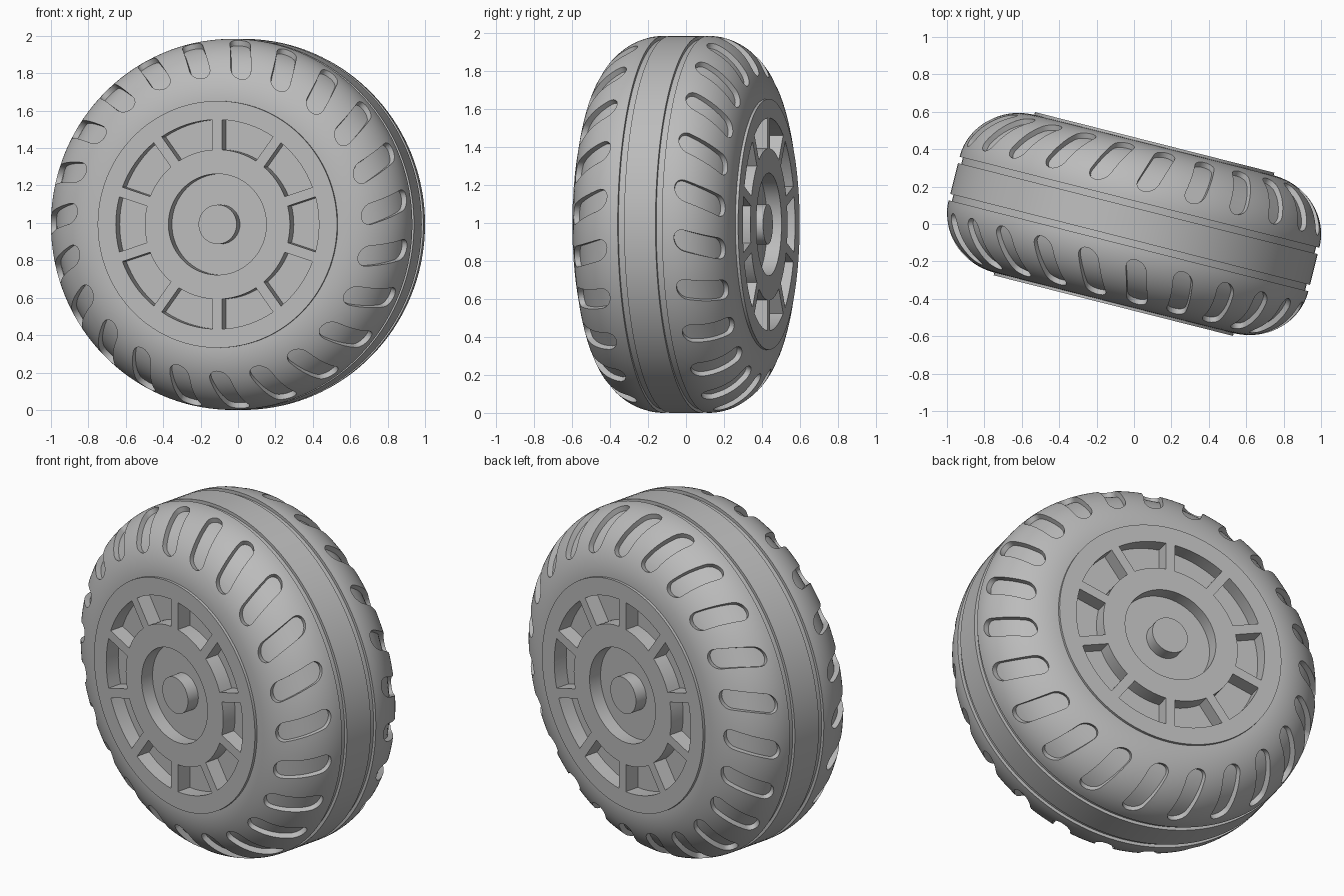
import bpy, bmesh
from math import sin, cos, asin, sqrt, pi, radians, hypot

if "Cube" in bpy.data.objects:
    bpy.data.objects.remove(bpy.data.objects["Cube"])

R0, Y0, RA, YA = 0.657, 0.12, 0.335, 0.315   # shoulder ellipse: centre and radii
HUB_R, HUB_Y = 0.66, 0.45
TURN = radians(-14.2)

grey = bpy.data.materials.new("grey")
grey.use_nodes = True
colour = (0.5, 0.5, 0.5, 1)
grey.diffuse_color = colour
grey.node_tree.nodes["Principled BSDF"].inputs["Base Color"].default_value = colour


def finish_mesh(name, bm):
    bmesh.ops.remove_doubles(bm, verts=bm.verts, dist=1e-5)
    bmesh.ops.recalc_face_normals(bm, faces=bm.faces)
    mesh = bpy.data.meshes.new(name)
    bm.to_mesh(mesh)
    bm.free()
    mesh.materials.append(grey)
    obj = bpy.data.objects.new(name, mesh)
    bpy.context.collection.objects.link(obj)
    return obj


def polar(bm, r, y, a):
    """Vertex on the wheel, angle a clockwise from the top."""
    return bm.verts.new((r * sin(a), y, r * cos(a)))


def lathe(name, profile, closed, steps=144):
    bm = bmesh.new()
    rings = [[polar(bm, r, y, 2 * pi * i / steps) for r, y in profile] for i in range(steps)]
    n = len(profile)
    for i in range(steps):
        a, b = rings[i], rings[(i + 1) % steps]
        for j in range(n if closed else n - 1):
            k = (j + 1) % n
            quad = [a[j], a[k], b[k], b[j]]
            if profile[j][0] == 0:
                quad.pop(3)
            elif profile[k][0] == 0:
                quad.pop(2)
            bm.faces.new(quad)
    return finish_mesh(name, bm)


def mirrored(half):
    return half + [(r, -y) for r, y in reversed(half)]


def shoulder(t, offset=0.0):
    """Point on the tyre shoulder, moved along its normal."""
    nr, ny = cos(t) / RA, sin(t) / YA
    size = hypot(nr, ny)
    return R0 + RA * cos(t) + offset * nr / size, Y0 + YA * sin(t) + offset * ny / size


def cut(target, cutter):
    mod = target.modifiers.new("cut", "BOOLEAN")
    mod.operation, mod.solver, mod.object = "DIFFERENCE", "EXACT", cutter
    bpy.context.view_layer.objects.active = target
    bpy.ops.object.modifier_apply(modifier=mod.name)
    bpy.data.objects.remove(cutter)


# Tyre: rounded shoulders and a tread band between two narrow grooves
top = R0 + RA
half = [(0.6, Y0 + YA)] + [shoulder(radians(90 - 3.75 * i)) for i in range(25)]
half += [(top - 0.018, Y0), (top - 0.018, 0.085), (top, 0.085)]
tyre = lathe("tyre", mirrored(half), True)

# Slanted, round-ended slots around both shoulders
bm = bmesh.new()
T_OUT, T_IN, HALF_W, COUNT = radians(11.5), radians(67.5), 0.056, 23
length = 0.325 * (T_IN - T_OUT)
arc = [HALF_W * (1 - cos(pi / 2 * i / 6)) for i in range(7)]
straight = [HALF_W + (length - 2 * HALF_W) * i / 6 for i in range(1, 6)]
stations = arc + straight + [length - s for s in reversed(arc)]
for side, phase in ((-1, 6), (1, 3)):
    for n in range(COUNT):
        middle = radians(phase) + 2 * pi * n / COUNT
        rows = []
        for s in stations:
            f = s / length
            end = max(0, HALF_W - min(s, length - s))
            w = sqrt(max(0, HALF_W ** 2 - end ** 2))
            t = T_OUT + f * (T_IN - T_OUT)
            slant = middle + radians(5.5) * (f - 0.5)
            row = []
            for offset, sign in ((0.03, -1), (0.03, 1), (-0.03, 1), (-0.03, -1)):
                r, y = shoulder(t, offset)
                row.append(polar(bm, r, side * y, slant + sign * w / shoulder(t)[0]))
            rows.append(row)
        for a, b in zip(rows, rows[1:]):
            for j in range(4):
                k = (j + 1) % 4
                bm.faces.new((a[j], a[k], b[k], b[j]))
# Collapse the zero-width slot ends
bmesh.ops.remove_doubles(bm, verts=bm.verts, dist=1e-5)
bmesh.ops.dissolve_degenerate(bm, edges=bm.edges, dist=1e-6)
cut(tyre, finish_mesh("slot_cutter", bm))

# Hub: flat disc with a round recess and a centre boss on each side
hub = lathe("hub", mirrored([(0, HUB_Y - 0.005), (0.105, HUB_Y - 0.005), (0.105, 0.372),
                             (0.27, 0.372), (0.27, HUB_Y), (HUB_R, HUB_Y)]), False)

# Ten sunken windows between parallel-sided spokes on each side
bm = bmesh.new()
for side in (-1, 1):
    for n in range(10):
        outline = []
        for r, direction in ((0.4, 1), (0.56, -1)):
            spread = pi / 10 - asin(0.027 / r)
            for i in range(9):
                outline.append((r, pi / 10 * (2 * n + 1) + direction * spread * (i / 4 - 1)))
        floor = [polar(bm, r, side * (HUB_Y - 0.085), a) for r, a in outline]
        lid = [polar(bm, r, side * (HUB_Y + 0.05), a) for r, a in outline]
        bm.faces.new(floor)
        bm.faces.new(lid)
        for i in range(len(outline)):
            bm.faces.new((floor[i - 1], floor[i], lid[i], lid[i - 1]))
cut(hub, finish_mesh("window_cutter", bm))

# Stand the wheel up, turned slightly, with smooth curves and sharp edges
for obj in (tyre, hub):
    obj.location.z = top
    obj.rotation_euler.z = TURN
    bpy.ops.object.select_all(action="DESELECT")
    obj.select_set(True)
    bpy.context.view_layer.objects.active = obj
    bpy.ops.object.shade_smooth_by_angle(angle=radians(30))
